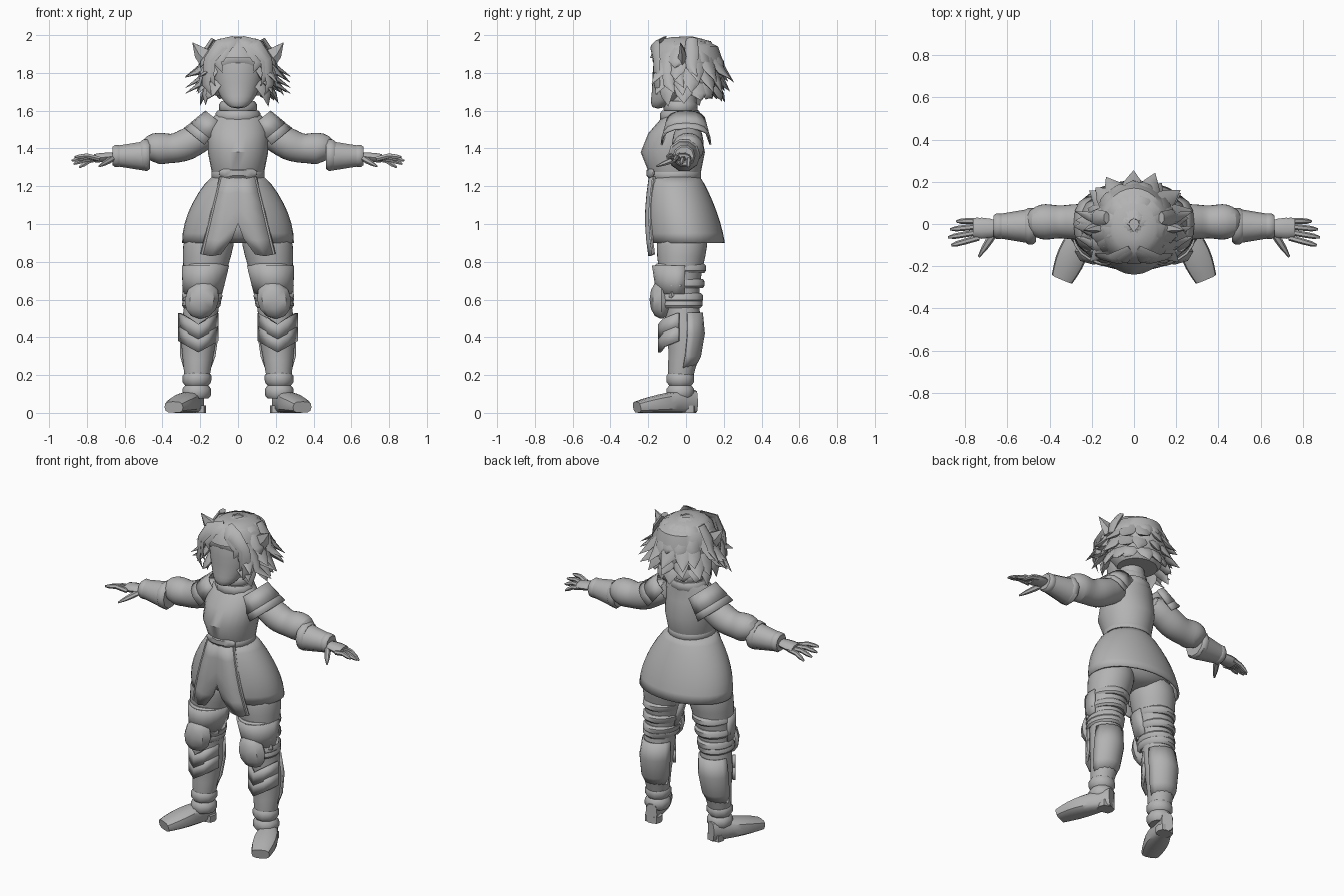
import bpy, bmesh, math, random
from mathutils import Vector

random.seed(4)
if "Cube" in bpy.data.objects:
    bpy.data.objects.remove(bpy.data.objects["Cube"])

TONE = .45
clay = bpy.data.materials.new("plain_grey")
clay.use_nodes = True
clay.diffuse_color = (TONE, TONE, TONE, 1)
shader = next(n for n in clay.node_tree.nodes if n.type == 'BSDF_PRINCIPLED')
shader.inputs["Base Color"].default_value = (TONE, TONE, TONE, 1)

X, Y, Z = Vector((1, 0, 0)), Vector((0, 1, 0)), Vector((0, 0, 1))
FRONT_HALF, BACK_HALF = (170, 370), (10, 170)


def finish(name, bm, mirror=False, thick=0, sub=0, angle=40):
    """Turn a bmesh into a shaded object with the usual modifiers."""
    bmesh.ops.remove_doubles(bm, verts=bm.verts, dist=.0005)
    bmesh.ops.recalc_face_normals(bm, faces=bm.faces)
    mesh = bpy.data.meshes.new(name)
    bm.to_mesh(mesh)
    bm.free()
    mesh.materials.append(clay)
    obj = bpy.data.objects.new(name, mesh)
    bpy.context.collection.objects.link(obj)
    bpy.ops.object.select_all(action='DESELECT')
    obj.select_set(True)
    bpy.context.view_layer.objects.active = obj
    bpy.ops.object.shade_smooth_by_angle(angle=math.radians(angle))
    if thick:
        solid = obj.modifiers.new("thickness", 'SOLIDIFY')
        solid.thickness, solid.offset = thick, 0
    if sub:
        smooth = obj.modifiers.new("smooth", 'SUBSURF')
        smooth.levels = smooth.render_levels = sub
    if mirror:
        obj.modifiers.new("mirror", 'MIRROR')
    return obj


def loft(name, rings, ref=Z, along=None, n=16, power=2, arc=None, keep=None, **kw):
    """Skin rings of (centre, half width, half depth); depth points along ref."""
    bm = bmesh.new()
    pts = [Vector(ring[0]) for ring in rings]
    start, end = [math.radians(a) for a in arc or (0, 360)]
    count = n + 1 if arc else n
    loops = []
    for i, (centre, wide, deep) in enumerate(rings):
        t = along or (pts[min(i + 1, len(pts) - 1)] - pts[max(i - 1, 0)]).normalized()
        u = t.cross(ref).normalized()
        v = u.cross(t)
        loop = []
        for k in range(count):
            a = start + (end - start) * k / n
            c, s = [math.copysign(abs(f) ** (2 / power), f) for f in (math.cos(a), math.sin(a))]
            loop.append(bm.verts.new(pts[i] + u * c * wide + v * s * deep))
        loops.append(loop)
    for low, high in zip(loops, loops[1:]):
        for k in range(n):
            j = (k + 1) % count
            bm.faces.new((low[k], low[j], high[j], high[k]))
    if not arc:
        bm.faces.new(loops[0])
        bm.faces.new(loops[-1])
    if keep:
        gone = [f for f in bm.faces if not keep(f.calc_center_median())]
        bmesh.ops.delete(bm, geom=gone, context='FACES')
    return finish(name, bm, **kw)


def stack(name, rows, **kw):
    """Upright loft on the centre line from rows of (z, y, half width, half depth)."""
    return loft(name, [((0, y, z), wide, deep) for z, y, wide, deep in rows], ref=Y, along=Z, **kw)


def leg_part(name, rows, depth=1.0, **kw):
    """Upright loft around the leg, which splays outwards, from rows of (z, y, radius)."""
    return loft(name, [((.22 - .08 * z * z, y, z), r, r * depth) for z, y, r in rows],
                ref=Y, along=Z, mirror=True, **kw)


def lips(z, height):
    """Heights and inward steps of a rolled band."""
    return [(z + height * s, -.4 * height * (abs(s) == 1)) for s in (-1, -.5, .5, 1)]


def strand(name, pts, width, depth, ref, n=6, taper=(.75, 1, .7, .02), **kw):
    """Tapered lock, finger or trim following a few points."""
    steps = len(pts) - 1
    sizes = [taper[round(i * (len(taper) - 1) / steps)] for i in range(len(pts))]
    return loft(name, [(p, width * s, depth * s) for p, s in zip(pts, sizes)], ref=Vector(ref), n=n, **kw)


def sheet(name, rows, **kw):
    """Plate made from a grid of points."""
    bm = bmesh.new()
    grid = [[bm.verts.new(p) for p in row] for row in rows]
    for a, b in zip(grid, grid[1:]):
        for k in range(len(a) - 1):
            bm.faces.new((a[k], a[k + 1], b[k + 1], b[k]))
    return finish(name, bm, mirror=True, **kw)


# Head, neck and torso
stack("face", [(1.61, -.15, .04, .03), (1.65, -.12, .08, .07), (1.7, -.08, .11, .1),
               (1.8, -.06, .14, .12), (1.9, -.05, .14, .12), (1.95, -.03, .1, .1)], n=20, sub=1)
brow = [Vector((x / 20, -.17, 1.88)) + (Y - Z) * x * x / 120 for x in range(-2, 3)]
strand("headband", brow, .03, .01, -Y, taper=(1, 1))
stack("neck", [(1.7, -.02, .07, .07), (1.54, -.01, .09, .08)])
for z, r in ((1.62, .1), (1.57, .12)):
    stack("collar", [(h, -.03, r + step, r * .9 + step) for h, step in lips(z, .03)], n=12)
stack("torso", [(1.6, -.01, .09, .08), (1.56, -.03, .14, .1), (1.48, -.06, .16, .14),
                (1.38, -.07, .16, .17), (1.28, -.06, .14, .14), (1.2, -.06, .12, .12)], n=24)
stack("belt", [(h, -.06, .14 + step, .14 + step) for h, step in lips(1.26, .03)], n=24)
strand("belt_knot", [(x / 30, -.2 + abs(x) * .01, 1.27) for x in range(-3, 4)],
       .03, .015, -Y, taper=(.3, 1, .8, 1, .3))

# Coat skirt, with a split front covered by two flaps
skirt = []
for i in range(8):
    t = i / 7
    swell = math.sin(t * math.pi / 2) ** .8
    skirt.append((1.26 - .36 * t, -.06 * (1 - t), .12 + .17 * swell, .12 + .08 * swell))
stack("skirt", skirt, arc=(-66, 246), n=28, thick=.012)
flap = []
for i in range(6):
    t = i / 5
    inner = .09 * max(0, t - .7) / .3
    outer = .09 + .1 * t
    y = -.19 - .02 * math.sin(t * 3)
    z = 1.25 - .41 * t
    flap.append([(inner, y, z), ((inner + outer) / 2, y, z - .01), (outer, y + .02, z)])
sheet("front_flap", flap, thick=.014)
strand("flap_trim", [row[-1] for row in flap], .01, .01, -Y, taper=(1, 1), mirror=True)
stack("hips", [(1.2, -.05, .13, .11), (1.08, -.02, .22, .14), (.98, -.02, .26, .15),
               (.93, -.02, .2, .13), (.9, -.02, .08, .09)], n=24)

# Legs
leg_part("leg", [(1, -.02, .13), (.88, -.02, .14), (.78, -.03, .12), (.65, -.03, .1), (.55, -.02, .09),
                 (.44, -.01, .1), (.34, 0, .09), (.22, -.03, .07), (.1, -.03, .06)], n=20, sub=1)
leg_part("thigh_plate", [(.78, -.03, .12), (.7, -.03, .11), (.63, -.03, .1)], depth=1.2,
         arc=FRONT_HALF, n=10, thick=.012)
for z in (.765, .685, .61, .58):
    leg_part("leg_strap", [(h, -.03, .05 + z * .09 + step) for h, step in lips(z, .025)], depth=1.15)
knee = [math.pi * i / 6 for i in range(7)]
leg_part("knee_plate", [(.6 + .1 * math.cos(a), -.13, .01 + .08 * math.sin(a)) for a in knee], depth=.7, n=8)
strand("knee_strap", [(.19 + s / 10, -.14 + abs(s) * .07, .59 + .04 * abs(s)) for s in (-1, -.5, .5, 1)],
       .03, .015, -Y, taper=(.6, 1, 1, .6), mirror=True)
for drop in (.01, .08):
    # Chevron shin guards overlap downwards
    sheet("shin_guard", [[(.21 + s / 10, -.14 + s * s * .1, top - drop - .06 * (1 - abs(s)))
                          for s in (-1, -.5, 0, .5, 1)] for top in (.54, .46)], thick=.016)
leg_part("calf_plate", [(.53, -.01, .09), (.42, -.01, .1), (.3, -.02, .09), (.24, -.03, .07)],
         depth=1.05, arc=BACK_HALF, n=8, thick=.01)

# Boots
for z in (.18, .11):
    leg_part("ankle_cuff", [(h, -.03, .076 + step) for h, step in lips(z, .035)], n=10)
heel, toe = Vector((.21, .05, 0)), Vector((.34, -.26, 0))
boot = []
for i in range(9):
    t = i / 8
    high = .06 - .03 * t ** 2
    boot.append((heel.lerp(toe, t) + Z * high, .05 + .02 * math.sin(t * 4 - 1), high))
loft("boot", boot, n=12, power=3, mirror=True)
leg_part("heel", [(.04, .01, .05), (0, .01, .05)], depth=.8, n=8, power=3)

# Shoulder plates, two overlapping layers that flare outwards
neck_end, arm_end = Vector((.1, 0, 1.54)), Vector((.19, 0, 1.43))
for name, spans in (("shoulder_plate", ((0, .09), (.7, .11))), ("shoulder_rim", ((.5, .1), (1, .12)))):
    loft(name, [(neck_end.lerp(arm_end, f), r + .01, r) for f, r in spans],
         along=(arm_end - neck_end).normalized(), arc=(-5, 185), n=8, power=2.5, thick=.01, mirror=True)

# Arms
sleeve = [(.1, 1.5, .07), (.2, 1.46, .08), (.27, 1.42, .09), (.33, 1.4, .08), (.37, 1.4, .08),
          (.42, 1.4, .09), (.46, 1.4, .08), (.5, 1.37, .05)]
loft("sleeve", [((x, .01, z), r, r) for x, z, r in sleeve], n=14, sub=1, mirror=True)
cuff = [((.48 + .06 * i, -.01, 1.36), .084 - .01 * i, .084 - .01 * i) for i in range(4)]
loft("gauntlet", cuff, along=X, n=10, mirror=True)
for z, x, r in ((1.365, .49, .086), (1.36, .64, .06)):
    loft("gauntlet_rim", [((h, -.01, z), r + step, r + step) for h, step in lips(x, .025)],
         along=X, n=10, mirror=True)
strand("palm", [(.64 + .04 * i, -.02, 1.36 - .004 * i) for i in range(4)], .05, .026, Z, n=10,
       taper=(.65, .9, 1, .9), mirror=True)
for i, length in enumerate((.085, .115, .125, .11)):
    y = .016 - i * .027
    root = Vector((.735, y, 1.345))
    tip = Vector((.755 + length, y * 1.4 - .01, 1.3 + i * .018))
    mid = root.lerp(tip, .5) + Z * .012
    strand("finger", [root, mid, mid.lerp(tip, .6), tip], .014, .014, Z, taper=(1, 1, .9, .4), mirror=True)
thumb_root, thumb_tip = Vector((.66, -.04, 1.35)), Vector((.735, -.155, 1.305))
strand("thumb", [thumb_root.lerp(thumb_tip, i / 3) for i in range(4)],
       .018, .016, Z, taper=(1, 1, .8, .3), mirror=True)

# Hair cap with an open face, then rows of pointed locks
stack("hair_cap", [(1.99, -.02, .04, .05), (1.98, -.02, .1, .11), (1.94, 0, .15, .17), (1.88, 0, .17, .19),
                   (1.8, .02, .17, .18), (1.73, .03, .16, .15), (1.68, .03, .12, .11)], n=28,
      keep=lambda c: c.y > -.09 or c.z > 1.91)
tiers = (("crown", .2, 1.81, 1.98, .02), ("upper", .27, 1.76, 1.93, .13),
         ("middle", .25, 1.7, 1.86, .13), ("lower", .2, 1.64, 1.78, .12))
for level, reach, drop, root_z, start in tiers:
    for k in range(11):
        a = math.radians(-34 + 25 * k + random.uniform(-6, 6))
        out = Vector((math.cos(a), math.sin(a), 0))
        side = Vector((-out.y, out.x, 0)) * random.uniform(-.03, .03)
        r = reach + random.uniform(-.02, .015)
        lift = .03 if level == "crown" else 0
        shoulder_z = root_z * .65 + drop * .35 + lift
        strand(level + "_lock", [out * start + Z * root_z,
                                 out * (start * .4 + .11) + Z * shoulder_z,
                                 out * (.12 + r / 3) + side / 2 + Z * (drop + .045),
                                 out * r + side + Z * (drop + random.uniform(-.02, .025))],
               .058, .022, out, angle=60)
for s in (-1, 1):
    # Broad fringe parted in the middle, framing the face
    for x, low in ((.1, 1.8), (.14, 1.73), (.16, 1.68)):
        out = Vector((s * x * 5, -1, .2)).normalized()
        y = -.17 + x * .1
        strand("fringe_lock", [(s * .015, -.12, 1.975), (s * x * .6, -.165, 1.95), (s * x, y, 1.87),
                               (s * (x + .01), y, low + .06), (s * (x - .02), y, low)],
               .04, .014, out, angle=60)
    # Flicked locks at the cheeks
    for y, z in ((-.09, 1.69), (-.04, 1.72), (.03, 1.78)):
        strand("side_lock", [(s * .13, y, z + .2), (s * .18, y, z + .12), (s * .2, y, z + .05),
                             (s * .28, y + .03, z)], .04, .02, X * s, angle=60)

# Pointed ears
strand("ear", [(.15, -.02, 1.87), (.2, -.02, 1.91), (.24, -.03, 1.96)], .06, .03, -Y,
       n=5, taper=(1, .65, .03), mirror=True)
